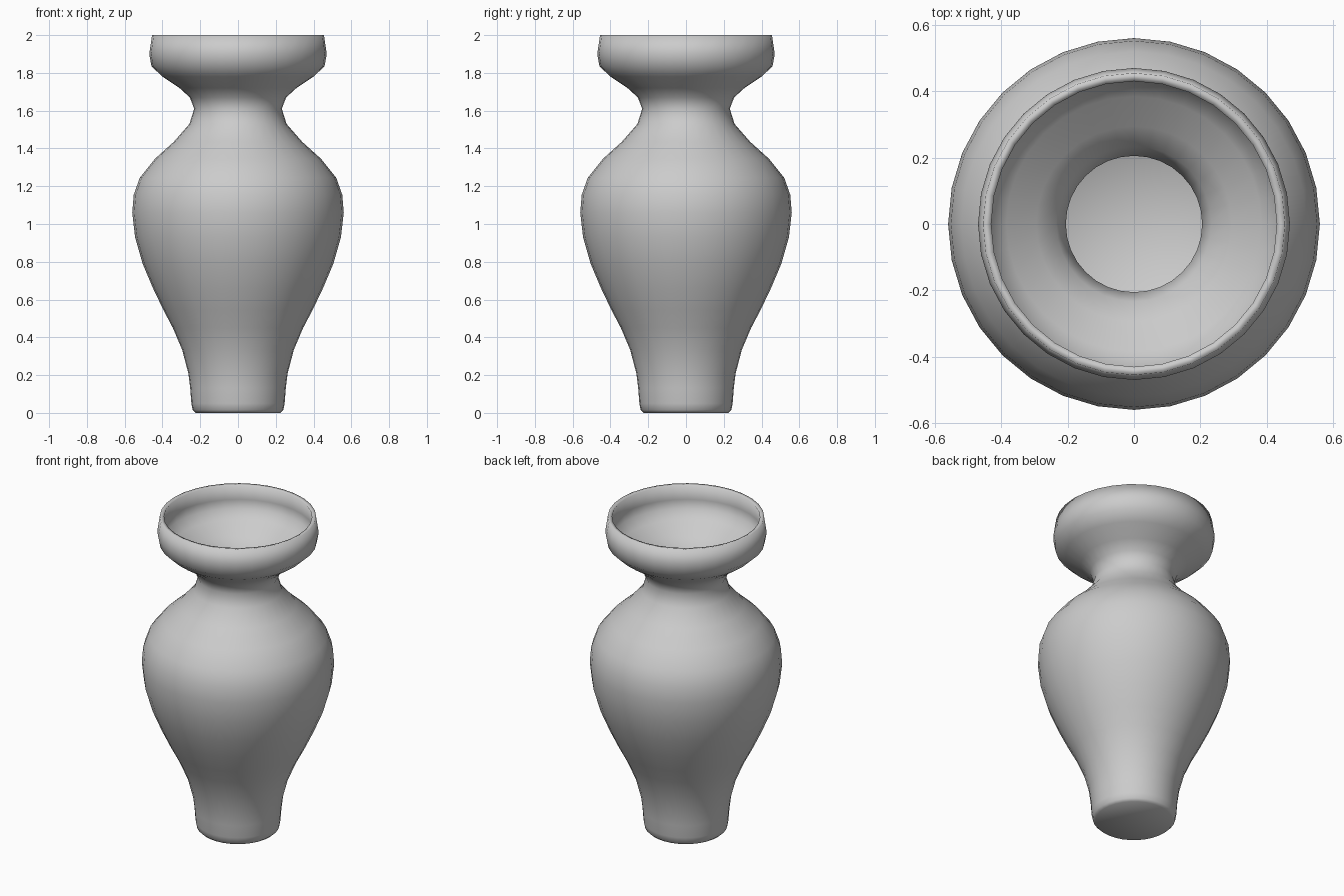
import bpy
import bmesh
import math

SIDES = 32
WALL = 0.025

# Remove the default object
cube = bpy.data.objects.get("Cube")
if cube:
    bpy.data.objects.remove(cube, do_unlink=True)

# Single clay colour
clay = bpy.data.materials.new("grey clay")
clay.use_nodes = True
grey = (0.6, 0.6, 0.6, 1.0)
clay.diffuse_color = grey
clay.node_tree.nodes["Principled BSDF"].inputs["Base Color"].default_value = grey

# Outer profile (radius, height): foot, belly, neck, flared cup
profile = [
    (0, 0), (0.225, 0), (0.24, 0.015), (0.247, 0.05), (0.253, 0.13),
    (0.263, 0.21), (0.296, 0.335), (0.345, 0.45), (0.395, 0.545),
    (0.45, 0.66), (0.505, 0.79), (0.545, 0.93), (0.56, 1.06),
    (0.552, 1.155), (0.52, 1.245), (0.44, 1.345), (0.34, 1.435),
    (0.257, 1.53), (0.232, 1.61), (0.255, 1.67), (0.31, 1.72),
    (0.40, 1.78), (0.458, 1.835), (0.47, 1.90), (0.455, 2.0),
]

# Turn the profile around the vertical axis
bm = bmesh.new()
verts = [bm.verts.new((r, 0, z)) for r, z in profile]
edges = [bm.edges.new(pair) for pair in zip(verts, verts[1:])]
bmesh.ops.spin(bm, geom=verts + edges, cent=(0, 0, 0), axis=(0, 0, 1),
               angle=math.tau, steps=SIDES)
bmesh.ops.remove_doubles(bm, verts=bm.verts, dist=0.0005)
bmesh.ops.recalc_face_normals(bm, faces=bm.faces)

# Make sure the underside faces down
lowest = min(bm.faces, key=lambda f: f.calc_center_median().z)
if lowest.normal.z > 0:
    bmesh.ops.reverse_faces(bm, faces=bm.faces)
for face in bm.faces:
    face.smooth = True

mesh = bpy.data.meshes.new("vase")
bm.to_mesh(mesh)
bm.free()
mesh.materials.append(clay)
vase = bpy.data.objects.new("vase", mesh)
bpy.context.collection.objects.link(vase)

# Hollow wall with an open mouth
wall = vase.modifiers.new("wall", 'SOLIDIFY')
wall.thickness = WALL
wall.offset = -1
wall.use_even_offset = True
